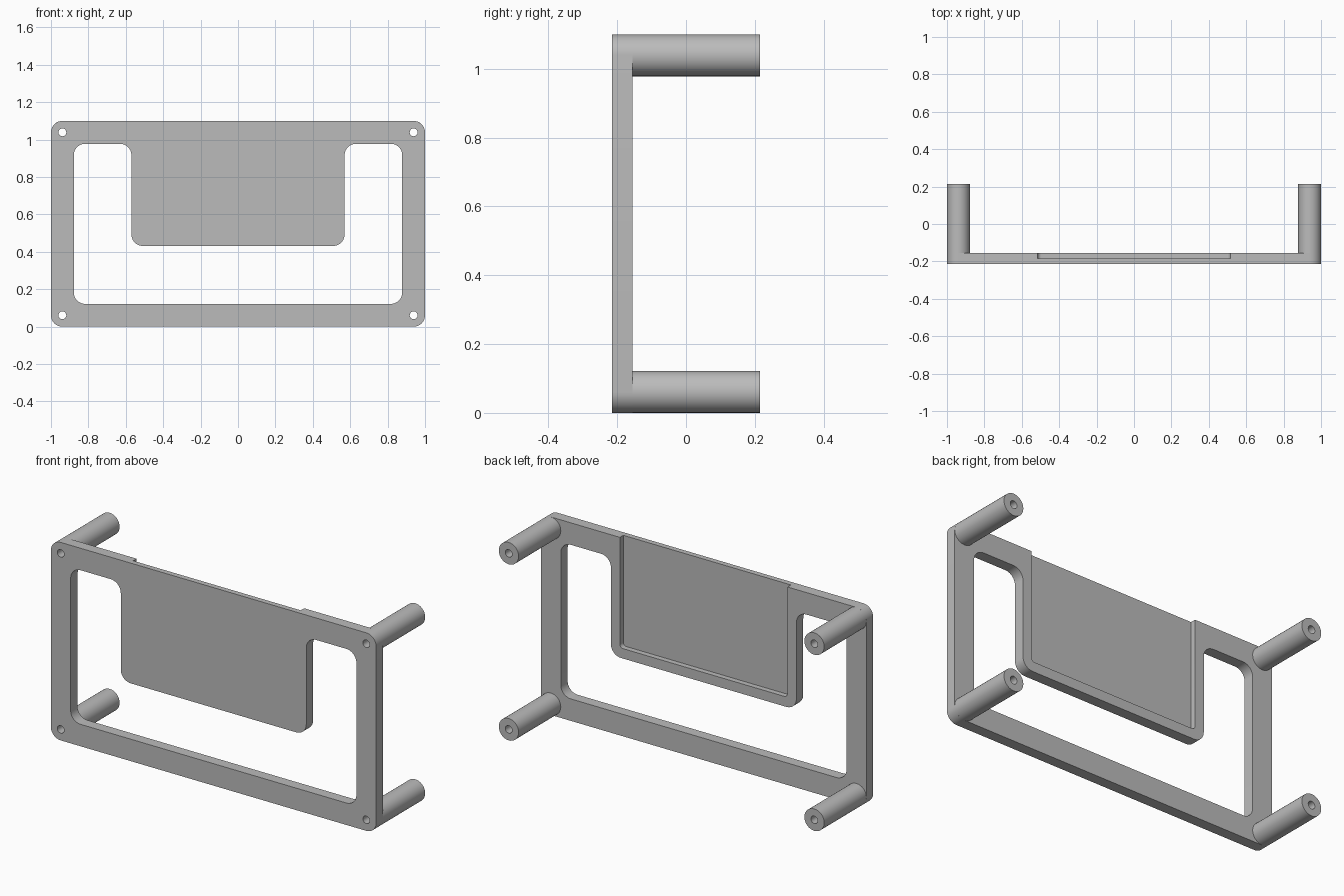
import bpy, bmesh, math
from mathutils import Vector

cube = bpy.data.objects.get("Cube")
if cube:
    bpy.data.objects.remove(cube, do_unlink=True)

GREY = (0.5, 0.5, 0.5, 1.0)
FRONT, BACK, POST_END = -0.215, -0.155, 0.215
HEIGHT, BAR = 1.10, 0.122
POST_R, HOLE_R = BAR / 2, 0.021

mat = bpy.data.materials.new("plain grey")
mat.use_nodes = True
mat.diffuse_color = GREY
mat.node_tree.nodes["Principled BSDF"].inputs["Base Color"].default_value = GREY


def add_object(name, bm):
    bmesh.ops.recalc_face_normals(bm, faces=bm.faces)
    mesh = bpy.data.meshes.new(name)
    bm.to_mesh(mesh)
    bm.free()
    mesh.materials.append(mat)
    obj = bpy.data.objects.new(name, mesh)
    bpy.context.collection.objects.link(obj)
    return obj


def fillet(corners, radius, steps=10):
    """Round every right-angled corner of an (x, z) outline."""
    pts = []
    for i, corner in enumerate(corners):
        c = Vector(corner)
        to_prev = (Vector(corners[i - 1]) - c).normalized() * radius
        to_next = (Vector(corners[(i + 1) % len(corners)]) - c).normalized() * radius
        centre = c + to_prev + to_next
        for s in range(steps + 1):
            a = math.pi / 2 * s / steps
            pts.append(centre - to_next * math.cos(a) - to_prev * math.sin(a))
    return pts


def prism(name, outline, y0, y1):
    bm = bmesh.new()
    face = bm.faces.new([bm.verts.new((p.x, y0, p.y)) for p in outline])
    moved = bmesh.ops.extrude_face_region(bm, geom=[face])["geom"]
    bmesh.ops.translate(bm, vec=(0, y1 - y0, 0),
                        verts=[v for v in moved if isinstance(v, bmesh.types.BMVert)])
    # the extrusion may consume or keep the first cap
    bmesh.ops.holes_fill(bm, edges=[e for e in bm.edges if e.is_boundary], sides=0)
    return add_object(name, bm)


def circle(x, z, radius, count=32):
    return [Vector((x + radius * math.cos(math.tau * i / count),
                    z + radius * math.sin(math.tau * i / count))) for i in range(count)]


def rectangle(x, z0, z1):
    return [(-x, z0), (x, z0), (x, z1), (-x, z1)]


def smooth(obj):
    bpy.ops.object.select_all(action="DESELECT")
    obj.select_set(True)
    bpy.context.view_layer.objects.active = obj
    bpy.ops.object.shade_smooth_by_angle(angle=math.radians(30))


post_spots = [(sx * (1 - POST_R), z, f"{level}_{side}_post")
              for sx, side in ((1, "left"), (-1, "right"))
              for z, level in ((POST_R, "lower"), (HEIGHT - POST_R, "upper"))]

# Face plate
plate = prism("face_plate", fillet(rectangle(1, 0, HEIGHT), POST_R), FRONT, BACK)

# U-shaped opening that leaves the hanging panel
inner, panel, top, drop = 1 - BAR, 0.57, HEIGHT - BAR, 0.432
opening = [(-inner, BAR), (inner, BAR), (inner, top), (panel, top),
           (panel, drop), (-panel, drop), (-panel, top), (-inner, top)]
cutters = [prism("opening_cutter", fillet(opening, POST_R), FRONT - 0.1, BACK + 0.1)]

# Shallow recess in the back of the panel, open at the top
cutters.append(prism("recess_cutter", fillet(rectangle(0.515, 0.487, HEIGHT + 0.2), 0.02),
                     BACK - 0.03, BACK + 0.1))

# Screw holes
for x, z, name in post_spots:
    cutters.append(prism("hole_cutter", circle(x, z, HOLE_R), FRONT - 0.1, BACK + 0.1))

for cutter in cutters:
    mod = plate.modifiers.new("cut", "BOOLEAN")
    mod.operation, mod.solver, mod.object = "DIFFERENCE", "EXACT", cutter
bpy.context.view_layer.update()
graph = bpy.context.evaluated_depsgraph_get()
cut_mesh = bpy.data.meshes.new_from_object(plate.evaluated_get(graph))
plate.modifiers.clear()
plate.data = cut_mesh
for cutter in cutters:
    bpy.data.objects.remove(cutter, do_unlink=True)
smooth(plate)

# Hollow posts behind each corner
for x, z, name in post_spots:
    bm = bmesh.new()
    rings = [[bm.verts.new((p.x, y, p.y)) for p in circle(x, z, r)]
             for r, y in ((POST_R, BACK), (POST_R, POST_END), (HOLE_R, POST_END), (HOLE_R, BACK))]
    for k, ring in enumerate(rings):
        other = rings[(k + 1) % len(rings)]
        for i in range(len(ring)):
            bm.faces.new((ring[i - 1], ring[i], other[i], other[i - 1]))
    smooth(add_object(name, bm))
